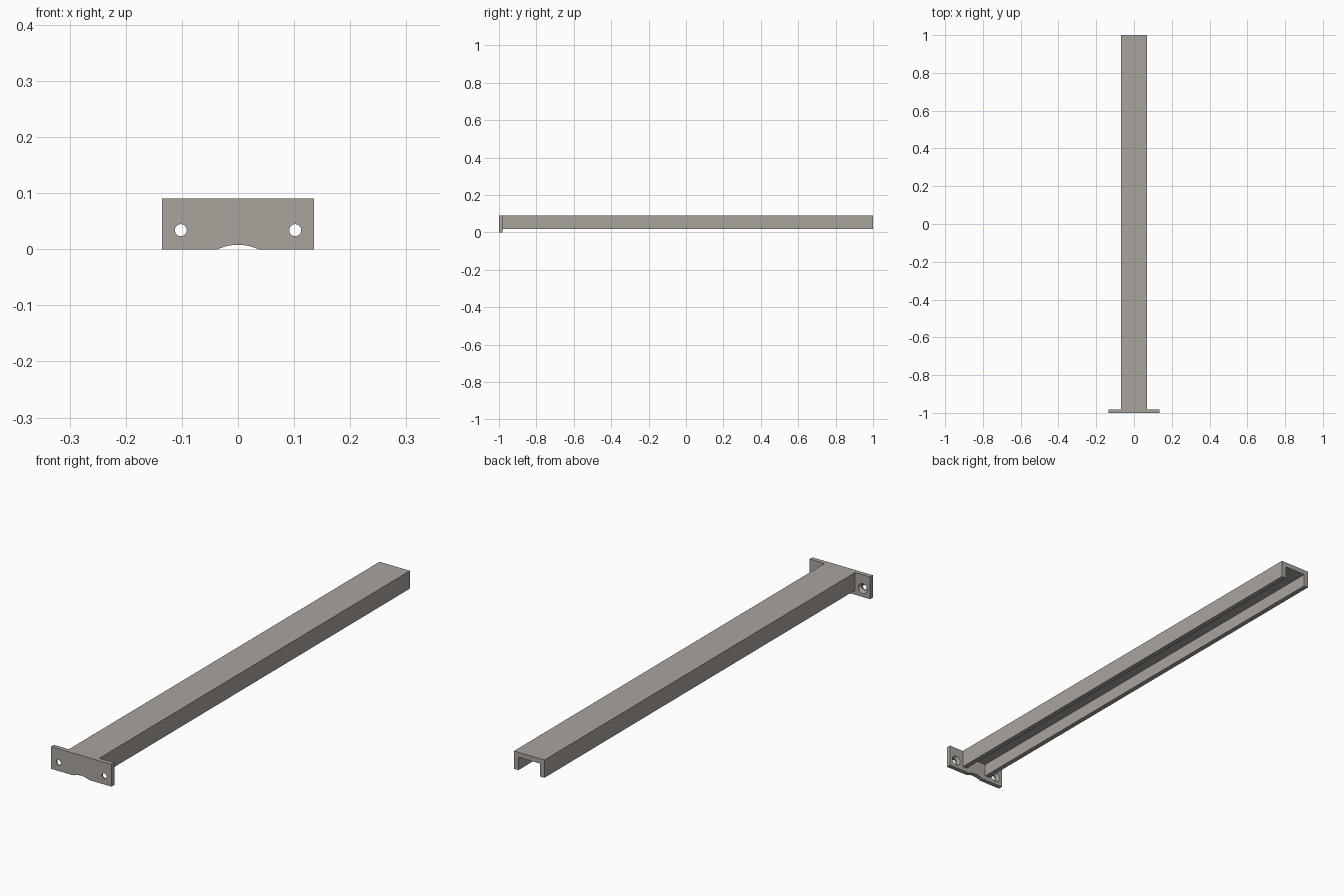
import bpy, bmesh, math

if "Cube" in bpy.data.objects:
    bpy.data.objects.remove(bpy.data.objects["Cube"])

steel = bpy.data.materials.new("warm_grey")
steel.diffuse_color = (0.40, 0.37, 0.335, 1)
steel.use_nodes = True
steel.node_tree.nodes["Principled BSDF"].inputs["Base Color"].default_value = steel.diffuse_color

Y0, Y1 = -1.0, 1.0          # overall length
PLATE_BACK = -0.982         # rear face of mounting plate
TOP = 0.09


def new_object(name, bm):
    bmesh.ops.recalc_face_normals(bm, faces=bm.faces[:])
    mesh = bpy.data.meshes.new(name)
    bm.to_mesh(mesh)
    bm.free()
    mesh.materials.append(steel)
    ob = bpy.data.objects.new(name, mesh)
    bpy.context.collection.objects.link(ob)
    return ob


def extrude_profile(name, pts, y0, y1):
    """Sweep a closed x-z outline along y."""
    bm = bmesh.new()
    face = bm.faces.new([bm.verts.new((x, y0, z)) for x, z in pts])
    ext = bmesh.ops.extrude_face_region(bm, geom=[face])["geom"]
    verts = [g for g in ext if isinstance(g, bmesh.types.BMVert)]
    bmesh.ops.translate(bm, verts=verts, vec=(0, y1 - y0, 0))
    return new_object(name, bm)


def countersink_cutter(name, x, z, rings, n=32):
    """Lathed cutter along y from (y, radius) rings."""
    bm = bmesh.new()
    loops = [[bm.verts.new((x + r * math.cos(2 * math.pi * i / n), y,
                            z + r * math.sin(2 * math.pi * i / n)))
              for i in range(n)] for y, r in rings]
    for a, b in zip(loops, loops[1:]):
        for i in range(n):
            j = (i + 1) % n
            bm.faces.new((a[i], a[j], b[j], b[i]))
    bm.faces.new(loops[0])
    bm.faces.new(loops[-1])
    ob = new_object(name, bm)
    ob.hide_render = True
    ob.hide_viewport = True
    return ob


# Downward-open U channel
W, T, BASE = 0.068, 0.02, 0.018
extrude_profile("channel", [
    (-W, BASE), (-W, TOP), (W, TOP), (W, BASE),
    (W - T, BASE), (W - T, TOP - T), (T - W, TOP - T), (T - W, BASE)],
    PLATE_BACK, Y1)

# Mounting plate with a shallow arched notch in its lower edge
P, HALF, RISE = 0.135, 0.036, 0.008
R = (HALF ** 2 + RISE ** 2) / (2 * RISE)
span = math.asin(HALF / R)
arch = [(R * math.sin(a), R * math.cos(a) - R + RISE)
        for a in (span * (1 - 2 * i / 16) for i in range(17))]
plate = extrude_profile("mounting_plate",
                        [(-P, 0), (-P, TOP), (P, TOP), (P, 0)] + arch,
                        Y0, PLATE_BACK)

# Screw holes, countersunk from the rear
for side, label in ((-1, "left"), (1, "right")):
    cutter = countersink_cutter(
        label + "_hole_cutter", side * 0.102, 0.034,
        [(Y0 - 0.01, 0.0107), (-0.992, 0.0107),
         (PLATE_BACK, 0.02), (PLATE_BACK + 0.002, 0.022)])
    mod = plate.modifiers.new(label + "_hole", "BOOLEAN")
    mod.operation = "DIFFERENCE"
    mod.solver = "EXACT"
    mod.object = cutter

# Keep hole walls smooth while edges stay sharp
bpy.context.view_layer.objects.active = plate
plate.select_set(True)
bpy.ops.object.shade_smooth_by_angle(angle=math.radians(30))
